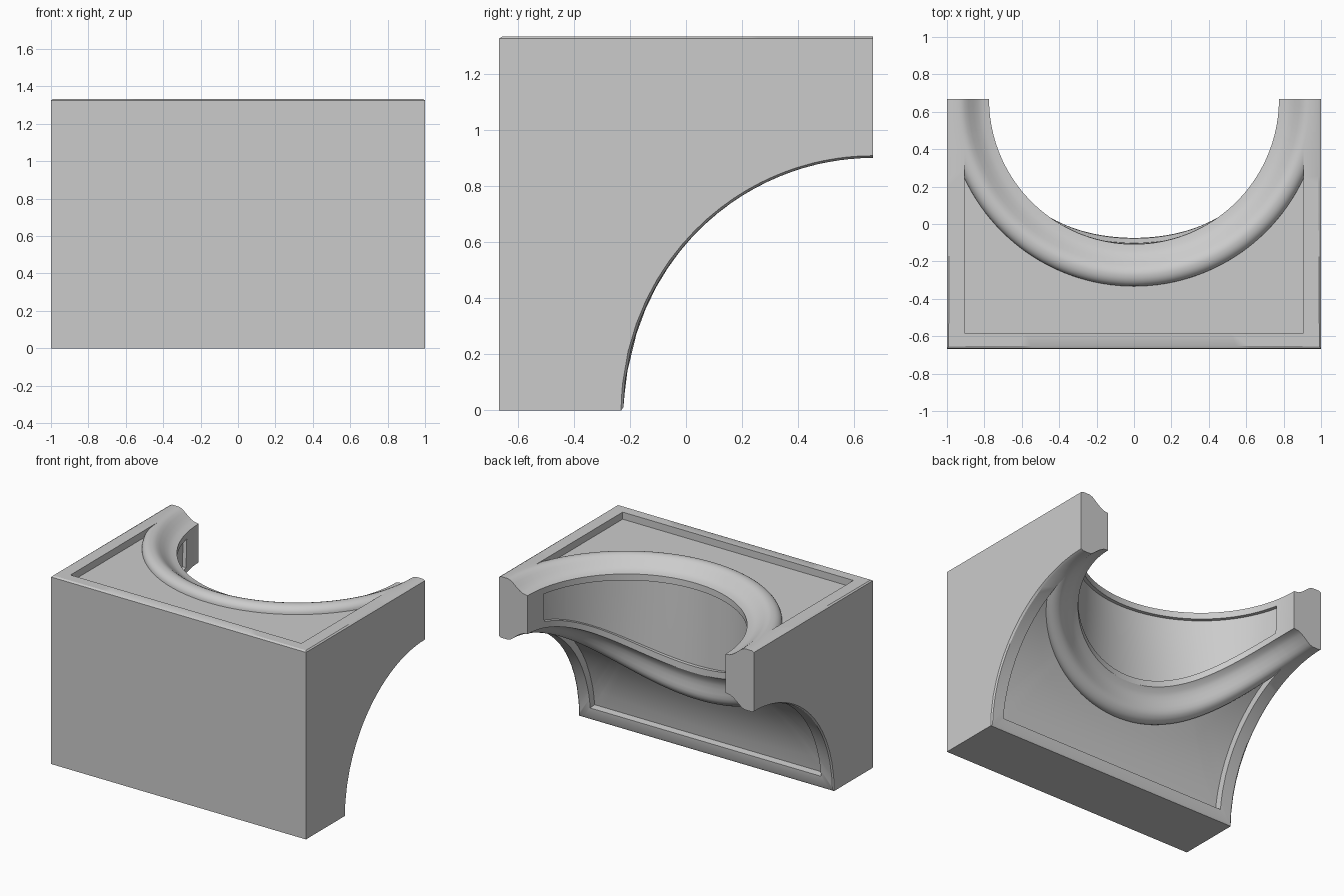
import bpy, bmesh, math
from math import sin, cos, pi, hypot

if "Cube" in bpy.data.objects:
    bpy.data.objects.remove(bpy.data.objects["Cube"])

YB, H = 0.667, 1.333          # back plane, height
TOP_LEN, ARC_LEN = 1.333, 1.40  # unrolled depth of the top and of the curved underside
PANEL_X, PANEL_IN = 0.905, 0.083
PANEL_D = 0.05
WALL_T, WALL_M, WALL_D = 0.2, 0.045, 0.025

# cove moulding (radius, depth), followed by the rounded outer bead
COVE = [(0.775, 0.08), (0.81, 0.075), (0.835, 0.063), (0.86, 0.045),
        (0.885, 0.024), (0.905, 0.009), (0.925, 0.001), (0.94, 0.0)]


def bead(r):
    t = min(1, max(0, (r - 0.94) / 0.06))
    return PANEL_D * (1 - math.sqrt(1 - t * t))


def reach(t, w, l):
    c, s = abs(cos(t)), sin(t)
    return min(w / c if c > 1e-6 else 9, l / s if s > 1e-6 else 9)


def section(t, length):
    """Radius/depth rows from the inner lip to the outer block edge."""
    b = reach(t, 1.0, length)
    p = max(0.94, reach(t, PANEL_X, length - PANEL_IN))
    rows = list(COVE)
    for k in range(1, 7):
        r = min(0.94 + 0.06 * sin(k * pi / 12), p)
        rows.append((r, bead(r)))
    r0, d0 = rows[-1]
    rows += [(r0 + (p - r0) * k / 5, d0) for k in range(1, 6)]
    rows += [(p, 0.0), (b - 0.015, 0.0), (b, 0.008)]
    return rows


def top_point(t, r, d):
    return (r * cos(t), YB - r * sin(t), H - d)


def under_point(t, r, d):
    f = r * sin(t) / ARC_LEN * pi / 2
    return (r * cos(t), YB - (0.89 + d) * sin(f), (0.9 + d) * cos(f))


def wall_rows(t, a, b):
    """Inner wall between the two lips, with a sunken panel."""
    h = a[2] - b[2]
    inset = WALL_D if WALL_T < t < pi - WALL_T else 0.0
    m = WALL_M / h
    rows = [(m, 0), (m, inset)]
    rows += [(m + (1 - 2 * m) * k / 4, inset) for k in range(1, 4)]
    rows += [(1 - m, inset), (1 - m, 0)]
    out = []
    for u, e in rows:
        p = [a[i] + (b[i] - a[i]) * u for i in range(3)]
        out.append((p[0] + e * cos(t), p[1] - e * sin(t), p[2]))
    return out


# angles around the opening, including every exact corner
corner_top, corner_under = math.atan2(TOP_LEN, 1), math.atan2(ARC_LEN, 1)
special = [corner_top, corner_under, math.acos(PANEL_X), math.acos(PANEL_X / 0.94),
           math.atan2(TOP_LEN - PANEL_IN, PANEL_X), math.atan2(ARC_LEN - PANEL_IN, PANEL_X),
           WALL_T, WALL_T + 0.001]
half = {k * pi / 72 for k in range(37)} | set(special)
angles = sorted(half | {pi - t for t in half if t < pi / 2 - 1e-6})

bm = bmesh.new()
cols = []
for t in angles:
    top = [top_point(t, r, d) for r, d in section(t, TOP_LEN)]
    under = [under_point(t, r, d) for r, d in section(t, ARC_LEN)]
    pts = top[::-1] + wall_rows(t, top[0], under[0]) + under
    cols.append([bm.verts.new(p) for p in pts])

# moulded top, inner wall and curved underside
for a, b in zip(cols, cols[1:]):
    for i in range(len(a) - 1):
        bm.faces.new((a[i], a[i + 1], b[i + 1], b[i]))

# end faces, sides, front and base
bm.faces.new(cols[0])
bm.faces.new(cols[-1][::-1])
right = bm.verts.new((1, -YB, 0))
left = bm.verts.new((-1, -YB, 0))
e = 1e-6


def edge(i, lo, hi):
    return [c[i] for t, c in zip(angles, cols) if lo - e <= t <= hi + e]


bm.faces.new(edge(0, 0, corner_top) + [right] + edge(-1, 0, corner_under)[::-1])
bm.faces.new(edge(0, pi - corner_top, pi)[::-1] + [left] + edge(-1, pi - corner_under, pi))
bm.faces.new(edge(0, corner_top, pi - corner_top) + [left, right])
bm.faces.new(edge(-1, corner_under, pi - corner_under) + [left, right])

bmesh.ops.remove_doubles(bm, verts=bm.verts, dist=1e-5)
bmesh.ops.dissolve_degenerate(bm, edges=bm.edges, dist=1e-5)
bmesh.ops.recalc_face_normals(bm, faces=bm.faces)

mesh = bpy.data.meshes.new("moulded_bracket")
bm.to_mesh(mesh)
bm.free()
grey = bpy.data.materials.new("light grey")
grey.diffuse_color = (0.6, 0.6, 0.6, 1)
grey.use_nodes = True
grey.node_tree.nodes["Principled BSDF"].inputs["Base Color"].default_value = grey.diffuse_color
mesh.materials.append(grey)
obj = bpy.data.objects.new("moulded_bracket", mesh)
bpy.context.collection.objects.link(obj)
bpy.context.view_layer.objects.active = obj
obj.select_set(True)
bpy.ops.object.shade_smooth_by_angle(angle=math.radians(30))
